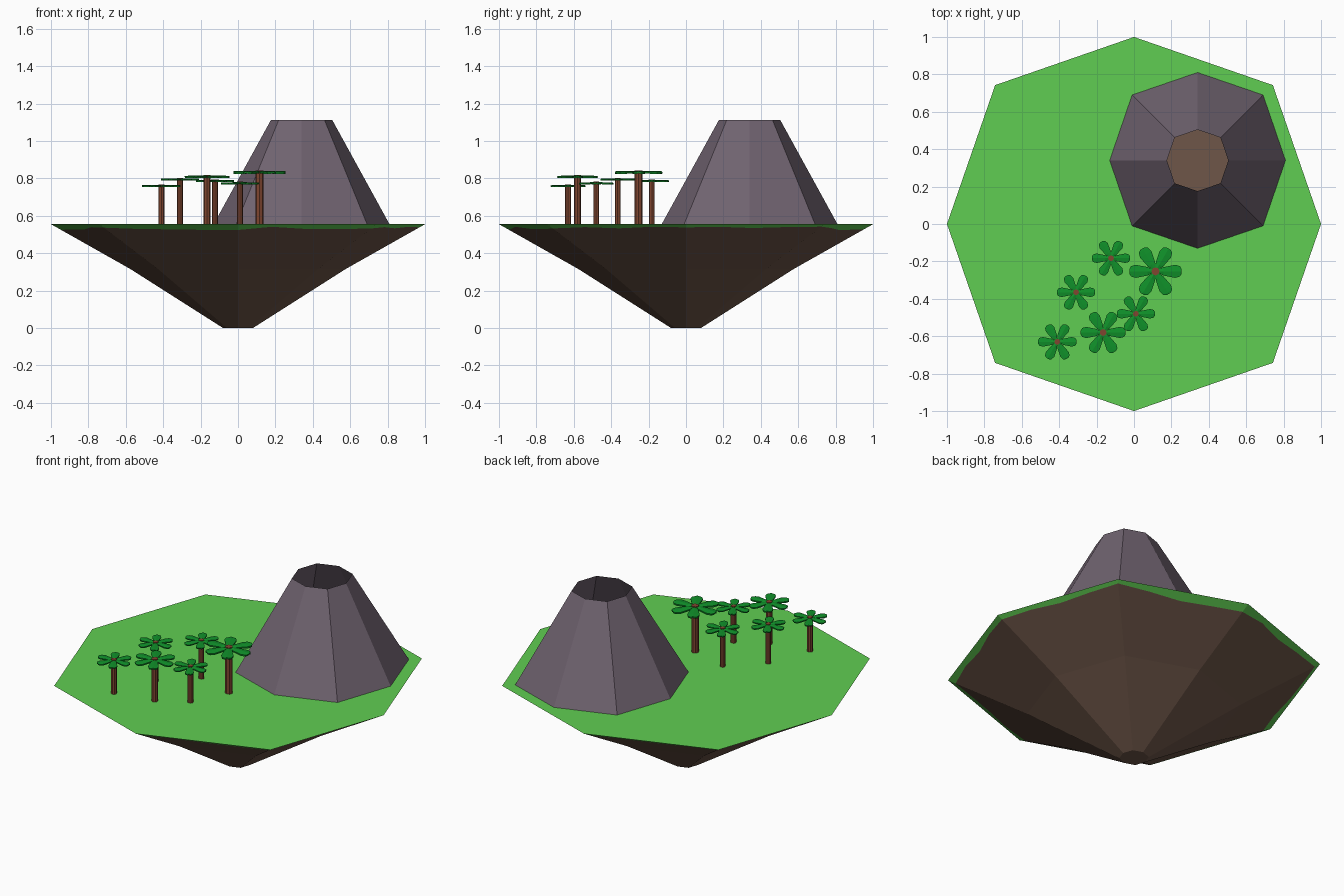
import bpy, math, random

if "Cube" in bpy.data.objects:
    bpy.data.objects.remove(bpy.data.objects["Cube"])

random.seed(4)


def material(name, r, g, b):
    m = bpy.data.materials.new(name)
    lin = lambda c: ((c / 255 + 0.055) / 1.055) ** 2.4
    m.diffuse_color = (lin(r), lin(g), lin(b), 1)
    m.use_nodes = True
    m.node_tree.nodes["Principled BSDF"].inputs["Base Color"].default_value = m.diffuse_color
    return m


GRASS = material("grass green", 96, 206, 82)
DIRT = material("dirt brown", 110, 86, 72)
ROCK = material("rock grey", 112, 99, 112)
BARK = material("bark brown", 128, 70, 48)
LEAF = material("leaf green", 16, 146, 42)


def build(name, verts, faces, mats, indices=None):
    me = bpy.data.meshes.new(name)
    me.from_pydata(verts, [], faces)
    for m in mats:
        me.materials.append(m)
    if indices:
        me.polygons.foreach_set("material_index", indices)
    me.update()
    ob = bpy.data.objects.new(name, me)
    bpy.context.collection.objects.link(ob)
    return ob


def octagon(axis_r, diag_r, z, cx=0, cy=0):
    """Eight points, alternating radius on the axes and the diagonals."""
    return [(cx + (diag_r if i % 2 else axis_r) * math.cos(i * math.pi / 4),
             cy + (diag_r if i % 2 else axis_r) * math.sin(i * math.pi / 4), z)
            for i in range(8)]


def lerp(a, b, t):
    return tuple(p + (q - p) * t for p, q in zip(a, b))


def subdivide(ring, n):
    return [lerp(ring[i], ring[(i + 1) % 8], k / n) for i in range(8) for k in range(n)]


# Floating island: flat grass top, ragged grass edge, tapering dirt underside
TOP = 0.555
SEG = 4
N = 8 * SEG
rim = subdivide(octagon(1.0, 1.05, TOP), SEG)
mid = subdivide(octagon(0.575, 0.604, 0.315), SEG)
foot = subdivide(octagon(0.08, 0.084, 0.0), SEG)
ragged = [lerp(a, b, random.uniform(0.05, 0.14)) for a, b in zip(rim, mid)]
verts = rim + ragged + mid + foot
faces, idx = [tuple(range(N))], [0]
for level in range(3):
    for i in range(N):
        j = (i + 1) % N
        a, b = level * N, (level + 1) * N
        faces.append((a + j, a + i, b + i, b + j))
        idx.append(0 if level == 0 else 1)
faces.append(tuple(reversed(range(3 * N, 4 * N))))
idx.append(1)
build("island", verts, faces, [GRASS, DIRT], idx)

# Hollow volcano cone with a dirt floor inside
CX = CY = 0.34
verts = octagon(0.47, 0.495, TOP, CX, CY) + octagon(0.164, 0.173, 1.112, CX, CY)
build("volcano", verts, [(i, (i + 1) % 8, 8 + (i + 1) % 8, 8 + i) for i in range(8)], [ROCK])
build("crater_floor", octagon(0.46, 0.485, TOP + 0.005, CX, CY), [tuple(range(8))], [DIRT])


# Palm trees: straight trunk and six folded leaves
LEAF_PROFILE = [(0.08, 0.05), (0.3, 0.16), (0.75, 0.25), (0.93, 0.2), (1.0, 0.09)]


def palm(n, x, y, top, r):
    tr = 0.155 * r
    bpy.ops.mesh.primitive_cylinder_add(vertices=8, radius=tr, depth=top - TOP + 0.005,
                                        location=(x, y, (top + TOP - 0.005) / 2))
    trunk = bpy.context.object
    trunk.name = f"trunk_{n}"
    trunk.data.materials.append(BARK)
    verts, faces = [], []
    z = top - 0.002
    for k in range(6):
        c, s = math.cos(k * math.pi / 3), math.sin(k * math.pi / 3)
        base = len(verts)
        for d, w in LEAF_PROFILE:
            for side in (-1, 0, 1):
                u, v = d * r, side * w * r
                verts.append((x + u * c - v * s, y + u * s + v * c,
                              z - abs(side) * 0.03 * r - 0.02 * r * d))
        for i in range(len(LEAF_PROFILE) - 1):
            for side in (0, 1):
                p = base + 3 * i + side
                faces.append((p, p + 3, p + 4, p + 1))
    leaves = build(f"leaves_{n}", verts, faces, [LEAF])
    mod = leaves.modifiers.new("thickness", "SOLIDIFY")
    mod.thickness = 0.075 * r
    mod.offset = -1


for n, tree in enumerate([(-0.41, -0.63, 0.768, 0.103), (-0.165, -0.58, 0.818, 0.12),
                          (0.01, -0.48, 0.782, 0.102), (-0.31, -0.365, 0.802, 0.102),
                          (-0.123, -0.183, 0.795, 0.102), (0.115, -0.253, 0.843, 0.14)], 1):
    palm(n, *tree)
